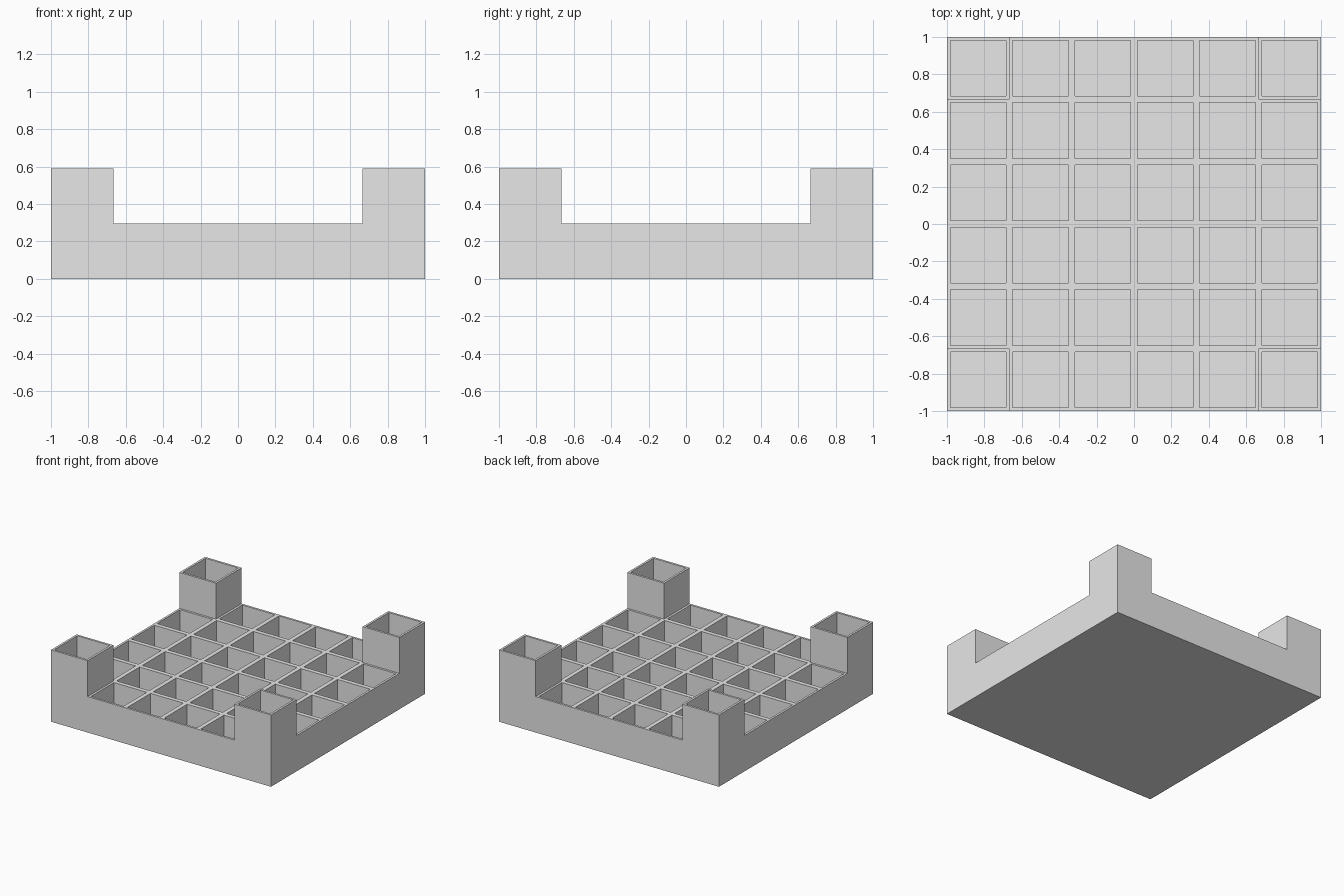
import bpy
import bmesh

CELLS = 6
WALL = 0.0177      # half of the shared partition thickness
BASE_H = 0.295
POST_H = 0.59
FLOOR = 0.0177

cube = bpy.data.objects.get("Cube")
if cube:
    bpy.data.objects.remove(cube, do_unlink=True)

grey = bpy.data.materials.new("plain grey")
grey.use_nodes = True
colour = (0.8, 0.8, 0.8, 1)
grey.diffuse_color = colour
grey.node_tree.nodes["Principled BSDF"].inputs["Base Color"].default_value = colour


def raise_faces(bm, faces, height, keep=False):
    """Extrude faces straight up and return the new top faces."""
    out = bmesh.ops.extrude_face_region(bm, geom=faces, use_keep_orig=keep)["geom"]
    verts = [g for g in out if isinstance(g, bmesh.types.BMVert)]
    bmesh.ops.translate(bm, verts=verts, vec=(0, 0, height))
    return [g for g in out if isinstance(g, bmesh.types.BMFace)]


bm = bmesh.new()

# Square slab divided into cells
bmesh.ops.create_grid(bm, x_segments=CELLS, y_segments=CELLS, size=1)
tops = raise_faces(bm, bm.faces[:], BASE_H, keep=True)

# Corner posts rise from the four corner cells
limit = 1 - 2 / CELLS


def is_corner(face):
    c = face.calc_center_median()
    return abs(c.x) > limit and abs(c.y) > limit


corners = [f for f in tops if is_corner(f)]
tops = [f for f in tops if f not in corners]
tops += raise_faces(bm, corners, POST_H - BASE_H)

# Hollow every cell down to the thin floor
bmesh.ops.inset_individual(bm, faces=tops, thickness=WALL, use_even_offset=True)
floors = bmesh.ops.extrude_discrete_faces(bm, faces=tops)["faces"]
for face in floors:
    for vert in face.verts:
        vert.co.z = FLOOR

# Merge the flat outer faces and orient everything outward
bmesh.ops.recalc_face_normals(bm, faces=bm.faces[:])
bmesh.ops.dissolve_limit(bm, angle_limit=0.01, verts=bm.verts[:], edges=bm.edges[:])

mesh = bpy.data.meshes.new("compartment_tray")
bm.to_mesh(mesh)
bm.free()
mesh.materials.append(grey)
tray = bpy.data.objects.new("compartment_tray", mesh)
bpy.context.collection.objects.link(tray)
